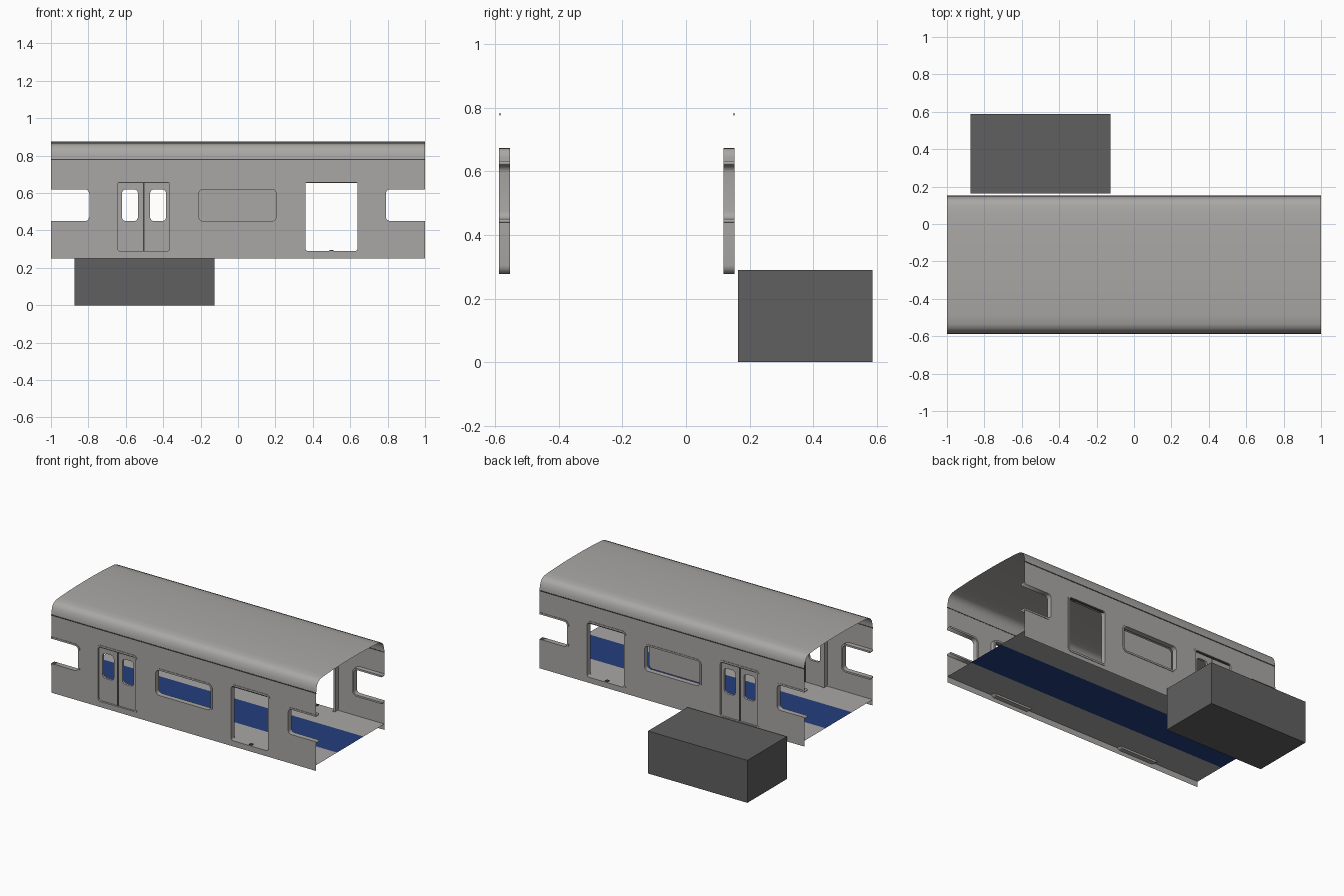
import bpy, bmesh, math
from mathutils import Vector

if "Cube" in bpy.data.objects:
    bpy.data.objects.remove(bpy.data.objects["Cube"])

YC, HALF = -0.2175, 0.3675        # car centre line and half width
Z0, ZE, ZF = 0.25, 0.78, 0.29     # wall bottom, eaves, floor
WZ0, WZ1 = 0.45, 0.62             # window band


def material(name, rgb):
    m = bpy.data.materials.new(name)
    m.diffuse_color = (*rgb, 1)
    m.use_nodes = True
    m.node_tree.nodes["Principled BSDF"].inputs["Base Color"].default_value = m.diffuse_color
    return m


STEEL = material("steel grey", (0.40, 0.39, 0.375))
FLOOR = material("floor grey", (0.40, 0.385, 0.38))
BLUE = material("aisle blue", (0.017, 0.048, 0.21))
DARK = material("dark box grey", (0.115, 0.115, 0.115))
TRIM = material("rubber trim", (0.06, 0.06, 0.06))


def add(name, bm, *mats):
    me = bpy.data.meshes.new(name)
    bm.to_mesh(me)
    bm.free()
    ob = bpy.data.objects.new(name, me)
    bpy.context.collection.objects.link(ob)
    for m in mats:
        me.materials.append(m)
    return ob


def arc(cx, cz, r, a0, n=5):
    return [(cx + r * math.cos(math.radians(a0 + 90 * i / n)),
             cz + r * math.sin(math.radians(a0 + 90 * i / n))) for i in range(n + 1)]


def rrect(x0, x1, z0, z1, r):
    return (arc(x1 - r, z1 - r, r, 0) + arc(x0 + r, z1 - r, r, 90)
            + arc(x0 + r, z0 + r, r, 180) + arc(x1 - r, z0 + r, r, 270))


def notch(x, grow=0.0):
    """Half window open at the car end, listed from bottom to top for x > 0."""
    s, r = math.copysign(1, x), 0.025 + grow
    a, b, c = abs(x) - grow, WZ0 - grow, WZ1 + grow
    right = ([(1, b)] + arc(a + r, b + r, r, 180)[::-1]
             + arc(a + r, c - r, r, 90)[::-1] + [(1, c)])
    return [(s * px, pz) for px, pz in right]


def panel(name, side, loops, mat, depth=0.0, thick=0.0):
    """Flat wall part from an outline and holes; depth is inward from the wall."""
    cu = bpy.data.curves.new(name, 'CURVE')
    cu.dimensions, cu.fill_mode, cu.extrude = '2D', 'BOTH', thick / 2
    for pts in loops:
        sp = cu.splines.new('POLY')
        sp.points.add(len(pts) - 1)
        for p, (x, z) in zip(sp.points, pts):
            p.co = (x, z, 0, 1)
        sp.use_cyclic_u = True
    tmp = bpy.data.objects.new(name, cu)
    bpy.context.collection.objects.link(tmp)
    dg = bpy.context.evaluated_depsgraph_get()
    me = bpy.data.meshes.new_from_object(tmp.evaluated_get(dg))
    bm = bmesh.new()
    bm.from_mesh(me)
    bpy.data.objects.remove(tmp)
    bpy.data.meshes.remove(me)
    for v in bm.verts:
        x, z, t = v.co
        v.co = (x, YC + side * (HALF - depth - thick / 2 + t), z)
    bmesh.ops.remove_doubles(bm, verts=bm.verts, dist=1e-5)
    bm.normal_update()
    if thick:
        bmesh.ops.recalc_face_normals(bm, faces=bm.faces)
    elif sum(f.normal.y for f in bm.faces) * side < 0:
        bmesh.ops.reverse_faces(bm, faces=bm.faces)
    for f in bm.faces:
        f.material_index = 0
    return add(name, bm, mat)


def box(name, lo, hi, mat):
    bm = bmesh.new()
    bmesh.ops.create_cube(bm, size=1)
    lo, hi = Vector(lo), Vector(hi)
    for v in bm.verts:
        v.co = (lo + hi) / 2 + v.co * (hi - lo)
    return add(name, bm, mat)


def sheet(name, profile, *mats):
    """Open (y, z) profile extended along the whole car."""
    bm = bmesh.new()
    rows = [[bm.verts.new((x, y, z)) for x in (-1, 1)] for y, z in profile]
    for a, b in zip(rows, rows[1:]):
        bm.faces.new((a[0], a[1], b[1], b[0]))
    return add(name, bm, *mats)


MID_WIN = (-0.21, 0.205, WZ0, WZ1)
DOOR_A = (-0.645, -0.365, ZF, 0.66)     # closed doors
DOOR_B = (0.36, 0.64, ZF, 0.66)         # open doorway
LEAF_WINS = [(-0.62, -0.535), (-0.47, -0.385)]


def grown(r, g):
    return (r[0] - g, r[1] + g, r[2] - g, r[3] + g)


for side, tag in ((-1, "front"), (1, "back")):
    # side wall with openings
    outline = ([(-1, Z0), (1, Z0)] + notch(0.79) + [(1, ZE), (-1, ZE)]
               + notch(-0.795)[::-1])
    panel(tag + "_wall", side, [outline, rrect(*MID_WIN, 0.025),
                                rrect(*DOOR_A, 0.015), rrect(*DOOR_B, 0.015)], STEEL)
    # opening frames
    for name, r, rad, g in (("window_frame", MID_WIN, 0.025, 0.012),
                            ("closed_door_frame", DOOR_A, 0.015, 0.013),
                            ("doorway_frame", DOOR_B, 0.015, 0.013)):
        panel(f"{tag}_{name}", side, [rrect(*grown(r, g), rad + g), rrect(*r, rad)],
              STEEL, -0.003, 0.035)
    for name, x in (("left", -0.795), ("right", 0.79)):
        panel(f"{tag}_{name}_end_window_frame", side,
              [notch(x, 0.012) + notch(x)[::-1]], STEEL, -0.003, 0.035)
    # sliding door leaves
    for i, (x0, x1) in enumerate(((DOOR_A[0], -0.508), (-0.502, DOOR_A[1]))):
        w0, w1 = LEAF_WINS[i]
        panel(f"{tag}_door_leaf_{i + 1}", side,
              [[(x0, ZF), (x1, ZF), (x1, 0.66), (x0, 0.66)],
               rrect(w0, w1, WZ0, WZ1, 0.022)], STEEL, 0.010, 0.016)
    panel(tag + "_door_seal", side, [[(-0.509, ZF), (-0.501, ZF), (-0.501, 0.66),
                                      (-0.509, 0.66)]], TRIM, 0.008, 0.02)
    # dark strips above the doors and along the eaves
    for name, r in (("closed_door_header", DOOR_A), ("doorway_header", DOOR_B)):
        panel(f"{tag}_{name}", side, [[(r[0], 0.653), (r[1], 0.653), (r[1], 0.66),
                                       (r[0], 0.66)]], TRIM, 0.004, 0.005)
    panel(tag + "_gutter", side, [[(-1, 0.776), (1, 0.776), (1, 0.783), (-1, 0.783)]],
          TRIM, -0.002, 0.003)
    # threshold latch in the open doorway
    y = YC + side * (HALF - 0.015)
    box(tag + "_latch", (0.49, y - 0.01, ZF), (0.51, y + 0.01, ZF + 0.005), TRIM)

# backing panel behind the rear middle window
panel("rear_window_panel", 1, [rrect(*grown(MID_WIN, 0.006), 0.03)], STEEL, 0.05)

# cambered roof with rounded shoulders
half = [(-HALF, ZE), (-0.366, 0.803), (-0.358, 0.832), (-0.3425, 0.853),
        (-0.318, 0.863), (-0.27, 0.8675), (-0.18, 0.872), (-0.09, 0.8745)]
prof = half + [(0, 0.875)] + [(-y, z) for y, z in reversed(half)]
roof = sheet("roof", [(YC + y, z) for y, z in prof], STEEL)
roof.select_set(True)
bpy.context.view_layer.objects.active = roof
bpy.ops.object.shade_smooth_by_angle(angle=math.radians(35))

# floor with a coloured centre aisle
floor = sheet("floor", [(YC + y, ZF) for y in (-HALF, -0.143, 0.143, HALF)], FLOOR, BLUE)
for p in floor.data.polygons:
    p.material_index = 1 if abs(p.center.y - YC) < 0.1 else 0

# separate equipment box
box("equipment_box", (-0.875, 0.163, 0), (-0.125, 0.5875, 0.29), DARK)
